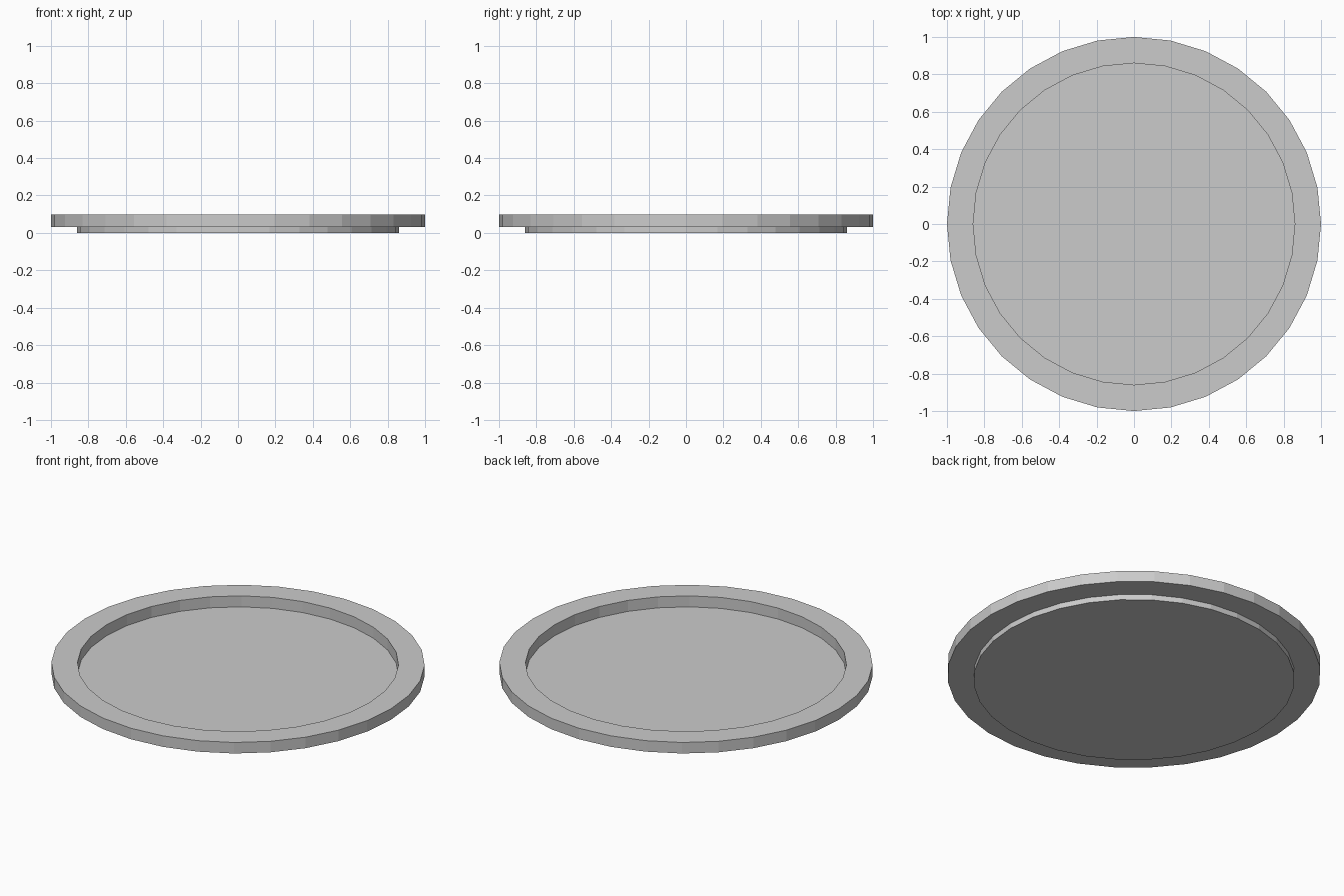
import bpy, bmesh, math

if "Cube" in bpy.data.objects:
    bpy.data.objects.remove(bpy.data.objects["Cube"])

SIDES = 32
R_OUT, R_IN = 1.0, 0.86
Z_FLOOR, Z_TOP = 0.032, 0.097


def lathe(name, profile):
    """Spin a closed (radius, z) profile around z with flat faces."""
    bm = bmesh.new()
    verts = [bm.verts.new((r, 0, z)) for r, z in profile]
    edges = [bm.edges.new((verts[i], verts[(i + 1) % len(verts)]))
             for i in range(len(verts))]
    bmesh.ops.spin(bm, geom=verts + edges, cent=(0, 0, 0), axis=(0, 0, 1),
                   angle=math.tau, steps=SIDES, use_merge=True)
    bmesh.ops.remove_doubles(bm, verts=bm.verts[:], dist=1e-5)
    bmesh.ops.recalc_face_normals(bm, faces=bm.faces[:])
    mesh = bpy.data.meshes.new(name)
    bm.to_mesh(mesh)
    bm.free()
    obj = bpy.data.objects.new(name, mesh)
    bpy.context.collection.objects.link(obj)
    return obj


# Raised rim around the edge
lathe("rim", [(R_IN, Z_FLOOR), (R_OUT, Z_FLOOR), (R_OUT, Z_TOP), (R_IN, Z_TOP)])

# Thin floor disc below the rim
bpy.ops.mesh.primitive_cylinder_add(vertices=SIDES, radius=R_IN, depth=Z_FLOOR,
                                    location=(0, 0, Z_FLOOR / 2))
bpy.context.object.name = "base_disc"
